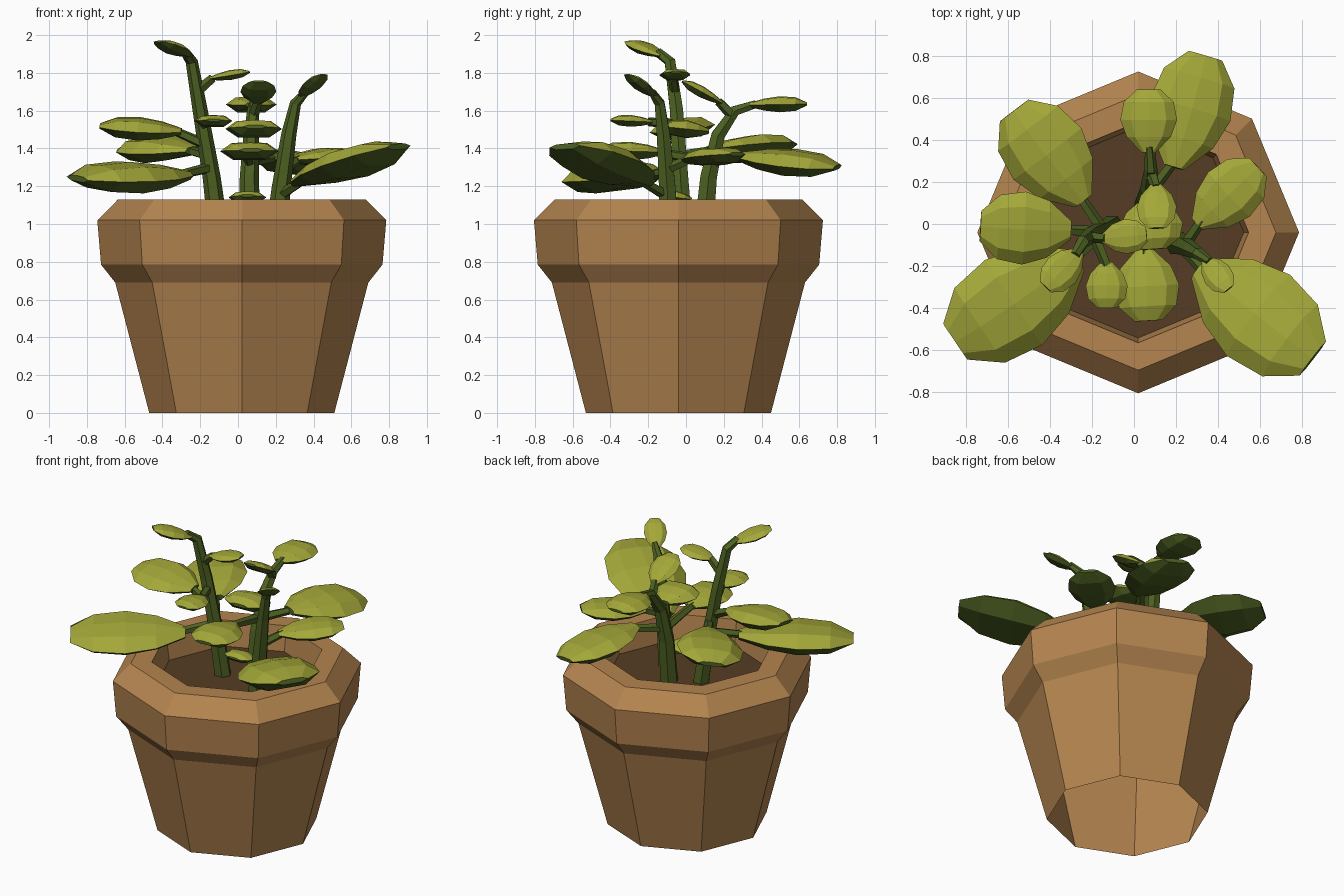
import bpy, bmesh, math
from mathutils import Vector, Quaternion

if "Cube" in bpy.data.objects:
    bpy.data.objects.remove(bpy.data.objects["Cube"])


def material(name, rgb):
    m = bpy.data.materials.new(name)
    m.diffuse_color = (*rgb, 1)
    m.use_nodes = True
    m.node_tree.nodes["Principled BSDF"].inputs["Base Color"].default_value = m.diffuse_color
    return m


TERRACOTTA = material("terracotta", (0.46, 0.235, 0.08))
SOIL = material("soil brown", (0.09, 0.045, 0.017))
STEM = material("stem green", (0.075, 0.12, 0.016))
LEAF = material("leaf lime", (0.37, 0.39, 0.04))


def loft(name, rings, mats, rule=None, caps=(True, True)):
    """Skin closed rings of points, optionally cap the ends, colour faces by rule."""
    bm = bmesh.new()
    vr = [[bm.verts.new(p) for p in r] for r in rings]
    n = len(vr[0])
    for k, (a, b) in enumerate(zip(vr, vr[1:])):
        for i in range(n):
            j = (i + 1) % n
            f = bm.faces.new((a[i], a[j], b[j], b[i]))
            f.material_index = rule(k, i) if rule else 0
    last = len(mats) - 1
    if caps[0]:
        bm.faces.new(list(reversed(vr[0]))).material_index = last
    if caps[1]:
        bm.faces.new(vr[-1]).material_index = last
    if all(caps):
        bmesh.ops.recalc_face_normals(bm, faces=bm.faces)
    me = bpy.data.meshes.new(name)
    bm.to_mesh(me)
    bm.free()
    for m in mats:
        me.materials.append(m)
    ob = bpy.data.objects.new(name, me)
    bpy.context.collection.objects.link(ob)
    return ob


def octagon(r, z):
    return [(0.02 + r * math.cos(i * math.pi / 4), -0.04 + r * math.sin(i * math.pi / 4), z)
            for i in range(8)]


def tube(name, path, r0, r1, sides=6):
    pts = [Vector(p) for p in path]
    rings = []
    for k, p in enumerate(pts):
        d = (pts[min(k + 1, len(pts) - 1)] - pts[max(k - 1, 0)]).normalized()
        u = d.cross(Vector((0, 1, 0) if len(pts) > 2 else (0, 0, 1))).normalized()
        v = d.cross(u)
        r = r0 + (r1 - r0) * k / (len(pts) - 1)
        rings.append([p + r * (u * math.cos(a) + v * math.sin(a))
                      for a in (2 * math.pi * i / sides for i in range(sides))])
    loft(name, rings, [STEM])


# Leaf: position along length, half-width factor, thickness factor
OUTLINE = [(0.0, 0.25, 0.3), (0.25, 0.78, 0.75), (0.52, 1.0, 1.0), (0.8, 0.88, 0.85), (1.0, 0.42, 0.2)]
# Leaf section: rim, creased domed top, rounded keel below
SECTION = [(-1, 0), (-0.62, 0.72), (0, 0.85), (0.62, 0.72), (1, 0), (0.55, -0.8), (-0.55, -0.8)]


def leaf(name, base, tip, width, stem_pt=None, roll=0.0):
    base, tip = Vector(base), Vector(tip)
    d = tip - base
    side = d.cross(Vector((0, 0, 1))).normalized()
    side.rotate(Quaternion(d.normalized(), roll))
    up = side.cross(d).normalized()
    h = width * 0.19
    rings = [[base + d * t + side * (x * w * width / 2) + up * (z * h * thick)
              for x, z in SECTION] for t, w, thick in OUTLINE]
    loft(name, rings, [LEAF, STEM], lambda k, i: 0 if i < 4 else 1)
    if stem_pt:
        tube(name + "_stalk", [stem_pt, base + d * 0.08], 0.03, 0.024, 5)


# Pot with rim, hollow top and open underside, soil as the floor
PROFILE = [(0.49, 0), (0.67, 0.69), (0.745, 0.785), (0.765, 1.02), (0.655, 1.13), (0.525, 1.13), (0.50, 0.95)]
loft("pot", [octagon(r, z) for r, z in PROFILE], [TERRACOTTA], caps=(False, False))
loft("soil", [octagon(0.50, 0.95), octagon(0.505, 0.965)], [SOIL], caps=(False, True))

# Three main stems
tube("left_stem", [(-0.10, -0.01, 0.93), (-0.14, -0.03, 1.25), (-0.20, -0.05, 1.6),
                   (-0.245, -0.085, 1.86), (-0.28, -0.15, 1.91)], 0.055, 0.025)
tube("middle_stem", [(0.06, 0.09, 0.93), (0.06, 0.12, 1.25), (0.07, 0.17, 1.47),
                     (0.08, 0.26, 1.6), (0.075, 0.37, 1.635)], 0.06, 0.022)
tube("right_stem", [(0.20, -0.09, 0.93), (0.23, -0.10, 1.2), (0.27, -0.12, 1.48),
                    (0.305, -0.14, 1.64), (0.36, -0.18, 1.7)], 0.06, 0.02)

# Leaves of the left stem
leaf("low_left_leaf", (-0.27, -0.17, 1.26), (-0.85, -0.56, 1.24), 0.49, (-0.14, -0.03, 1.3), -0.1)
leaf("back_left_leaf", (-0.24, 0.11, 1.39), (-0.57, 0.54, 1.41), 0.41, (-0.15, -0.03, 1.36), -0.15)
leaf("left_leaf", (-0.30, -0.03, 1.49), (-0.73, -0.01, 1.52), 0.35, (-0.17, -0.04, 1.42), -0.12)
leaf("front_small_leaf", (-0.13, -0.18, 1.54), (-0.13, -0.40, 1.55), 0.20, (-0.19, -0.05, 1.53))
leaf("upper_inner_leaf", (-0.15, -0.07, 1.77), (0.06, -0.05, 1.805), 0.165, (-0.22, -0.06, 1.70))
leaf("left_tip_leaf", (-0.255, -0.13, 1.89), (-0.42, -0.30, 1.965), 0.175)

# Leaves of the middle stem
leaf("back_leaf", (0.19, 0.27, 1.36), (0.34, 0.80, 1.30), 0.40, (0.06, 0.13, 1.33), 0.12)
leaf("front_middle_leaf", (0.05, -0.12, 1.38), (0.07, -0.46, 1.39), 0.31, (0.06, 0.12, 1.33))
leaf("inner_leaf", (0.075, 0.12, 1.49), (0.09, -0.12, 1.515), 0.30)
leaf("back_tip_leaf", (0.07, 0.34, 1.63), (0.07, 0.64, 1.635), 0.27)
leaf("middle_tip_leaf", (0.105, 0.19, 1.64), (0.11, -0.02, 1.755), 0.19, (0.08, 0.25, 1.57))
leaf("base_leaf", (0.05, 0.03, 1.13), (0.05, -0.12, 1.15), 0.20)

# Leaves of the right stem
leaf("low_right_leaf", (0.31, -0.21, 1.22), (0.85, -0.64, 1.41), 0.49, (0.22, -0.10, 1.15), 0.05)
leaf("right_leaf", (0.30, 0.0, 1.34), (0.59, 0.27, 1.37), 0.29, (0.24, -0.10, 1.29))
leaf("right_tip_leaf", (0.335, -0.165, 1.675), (0.45, -0.31, 1.79), 0.14)
